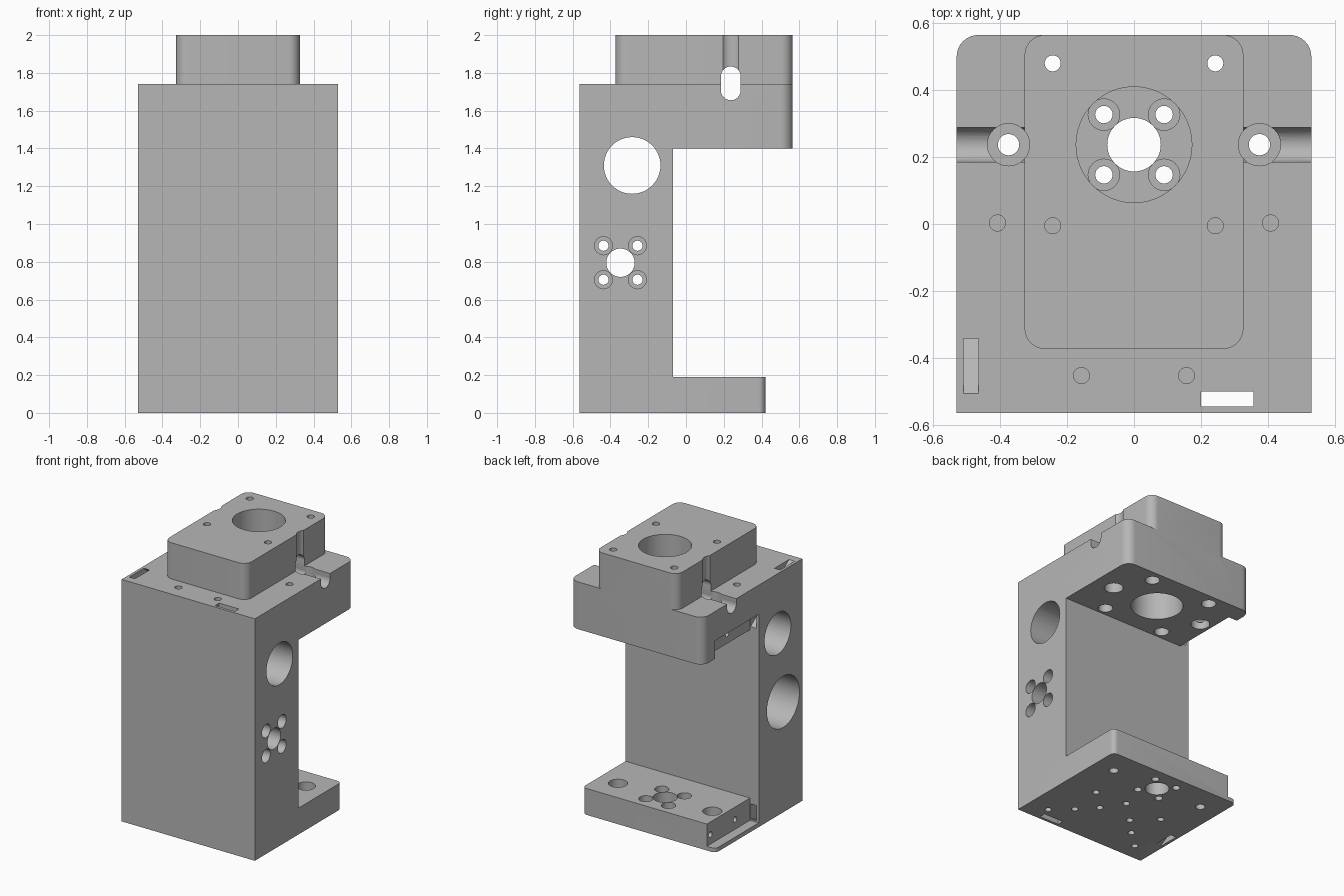
import bpy, bmesh, math
from mathutils import Vector, Matrix

cube = bpy.data.objects.get("Cube")
if cube:
    bpy.data.objects.remove(cube, do_unlink=True)

metal = bpy.data.materials.new("machined grey")
metal.use_nodes = True
grey = (0.47, 0.47, 0.47, 1)
metal.diffuse_color = grey
metal.node_tree.nodes["Principled BSDF"].inputs["Base Color"].default_value = grey


def finish(name, bm):
    bmesh.ops.recalc_face_normals(bm, faces=bm.faces)
    mesh = bpy.data.meshes.new(name)
    bm.to_mesh(mesh)
    bm.free()
    mesh.materials.append(metal)
    obj = bpy.data.objects.new(name, mesh)
    bpy.context.collection.objects.link(obj)
    return obj


def prism(name, profile, x0, x1, rounding=None):
    """Extrude a (y, z) profile along x; rounding(midpoint) gives a radius for upright edges."""
    bm = bmesh.new()
    face = bm.faces.new([bm.verts.new((x0, y, z)) for y, z in profile])
    out = bmesh.ops.extrude_face_region(bm, geom=[face])
    moved = [g for g in out["geom"] if isinstance(g, bmesh.types.BMVert)]
    bmesh.ops.translate(bm, verts=moved, vec=(x1 - x0, 0, 0))
    if rounding:
        groups = {}
        for e in bm.edges:
            a, b = e.verts[0].co, e.verts[1].co
            if (a - b).xy.length < 1e-5:
                r = rounding((a + b) / 2)
                if r:
                    groups.setdefault(r, []).append(e)
        for r, edges in groups.items():
            bmesh.ops.bevel(bm, geom=edges, offset=r, segments=8,
                            profile=0.5, affect='EDGES')
    return finish(name, bm)


def box(name, x, y, z, rounding=None):
    return prism(name, [(y[0], z[0]), (y[1], z[0]), (y[1], z[1]), (y[0], z[1])],
                 x[0], x[1], rounding)


cutters = []


def hole(axis, a, b, lo, hi, r):
    """Round cutter along z at (x, y) or along x at (y, z)."""
    bm = bmesh.new()
    bmesh.ops.create_cone(bm, cap_ends=True, segments=48 if r > 0.06 else 24,
                          radius1=r, radius2=r, depth=hi - lo)
    mid = (lo + hi) / 2
    if axis == 'X':
        bm.transform(Matrix.Rotation(math.pi / 2, 4, 'Y'))
    bm.transform(Matrix.Translation((mid, a, b) if axis == 'X' else (a, b, mid)))
    cutters.append(finish("hole_cutter", bm))


def pair(x, y, lo, hi, r):
    for s in (-1, 1):
        hole('Z', s * x, y, lo, hi, r)


# Column, overhanging head and foot as one C-shaped profile
W, FRONT, BACK, STEP, TOP = 0.53, -0.565, 0.565, -0.07, 1.74
profile = [(FRONT, 0), (0.42, 0), (0.42, 0.19), (STEP, 0.19), (STEP, 1.4),
           (BACK, 1.4), (BACK, TOP), (FRONT, TOP)]
bracket = prism("machined_bracket", profile, -W, W,
                lambda m: 0.065 if m.y > 0.5 else 0.035 if m.y > 0.3 else 0)

# Raised block on the head
block = box("raised_block", (-0.327, 0.327), (-0.373, BACK), (1.7, 2), lambda m: 0.06)

# Main bore in the head, bearing hole and bolt circle in the foot
CY = 0.237
hole('Z', 0, CY, 1.3, 2.1, 0.173)
hole('Z', 0, CY, -0.1, 0.3, 0.08)
for dy in (-0.09, 0.09):
    pair(0.09, CY + dy, -0.1, 0.3, 0.026)
    pair(0.09, CY + dy, 0.1, 0.3, 0.047)

# Clamp screw holes through head and foot
pair(0.375, CY, 1.3, 2.1, 0.063)
pair(0.375, CY, -0.1, 0.3, 0.032)
pair(0.375, CY, 0.1, 0.3, 0.063)

# Block screw holes, widened from below
for y in (0.48, -0.005):
    pair(0.243, y, 1.3, 2.1, 0.024)
    pair(0.243, y, 1.3, 1.55, 0.049)

# Blind holes in the head
pair(0.408, 0.003, 1.64, 1.8, 0.024)
pair(0.157, -0.453, 1.6, 1.8, 0.024)

# Blind holes in the underside
for x, y in ((0.375, -0.44), (0.245, -0.32), (0.13, -0.2), (0.28, -0.06)):
    pair(x, y, -0.1, 0.1, 0.023)
hole('Z', 0.03, -0.045, -0.1, 0.1, 0.023)

# Cross groove running through the head under the block
for z in (1.707, 1.782):
    hole('X', CY, z, -0.6, 0.6, 0.052)
cutters.append(box("groove_cutter", (-0.6, 0.6), (CY - 0.0515, CY + 0.0515), (1.707, 1.782)))

# Side bores through the column
for z in (0.28, 1.31):
    hole('X', -0.285, z, -0.6, 0.6, 0.15)
SY, SZ = -0.347, 0.795
hole('X', SY, SZ, -0.6, 0.6, 0.075)
hole('X', SY, SZ, -0.6, 0.34, 0.185)
for dy in (-0.09, 0.09):
    for dz in (-0.09, 0.09):
        hole('X', SY + dy, SZ + dz, 0.2, 0.6, 0.027)
        hole('X', SY + dy, SZ + dz, 0.43, 0.6, 0.048)

# Side pockets in foot and head, with small tapped holes
cutters.append(box("foot_pocket_cutter", (-0.6, -0.46), (STEP, 0.6), (0.03, 0.3)))
cutters.append(box("head_pocket_cutter", (-0.6, -0.46), (STEP, 0.43), (1.3, 1.53)))
for y, z in ((0.38, 0.1), (0.1, 0.1), (0.19, 1.47)):
    hole('X', y, z, -0.6, -0.38, 0.02)

# Sloping cable channels and the upright slot
cutters.append(prism("upper_channel_cutter",
                     [(-0.05, 1.41), (-0.05, 1.51), (-0.355, 1.75), (-0.52, 1.75)],
                     -0.51, -0.465))
cutters.append(prism("lower_channel_cutter",
                     [(-0.05, 0.16), (-0.05, 0.05), (-0.2, -0.01), (-0.36, -0.01)],
                     -0.51, -0.465))
cutters.append(box("slot_cutter", (0.2, 0.357), (-0.545, -0.5), (-0.1, 1.9)))

# Join the block, cut everything, and keep only the finished solid
for tool in [block] + cutters:
    mod = bracket.modifiers.new(tool.name, 'BOOLEAN')
    mod.operation = 'UNION' if tool is block else 'DIFFERENCE'
    mod.solver = 'EXACT'
    mod.object = tool
    tool.hide_render = True
bpy.context.view_layer.update()
deps = bpy.context.evaluated_depsgraph_get()
solid = bpy.data.meshes.new_from_object(bracket.evaluated_get(deps))
bracket.modifiers.clear()
bracket.data = solid
for tool in [block] + cutters:
    bpy.data.objects.remove(tool, do_unlink=True)
solid.materials.clear()
solid.materials.append(metal)
for p in solid.polygons:
    p.material_index = 0

# Smooth bores with crisp edges
for o in bpy.context.selected_objects:
    o.select_set(False)
bracket.select_set(True)
bpy.context.view_layer.objects.active = bracket
bpy.ops.object.shade_smooth_by_angle(angle=math.radians(30))
